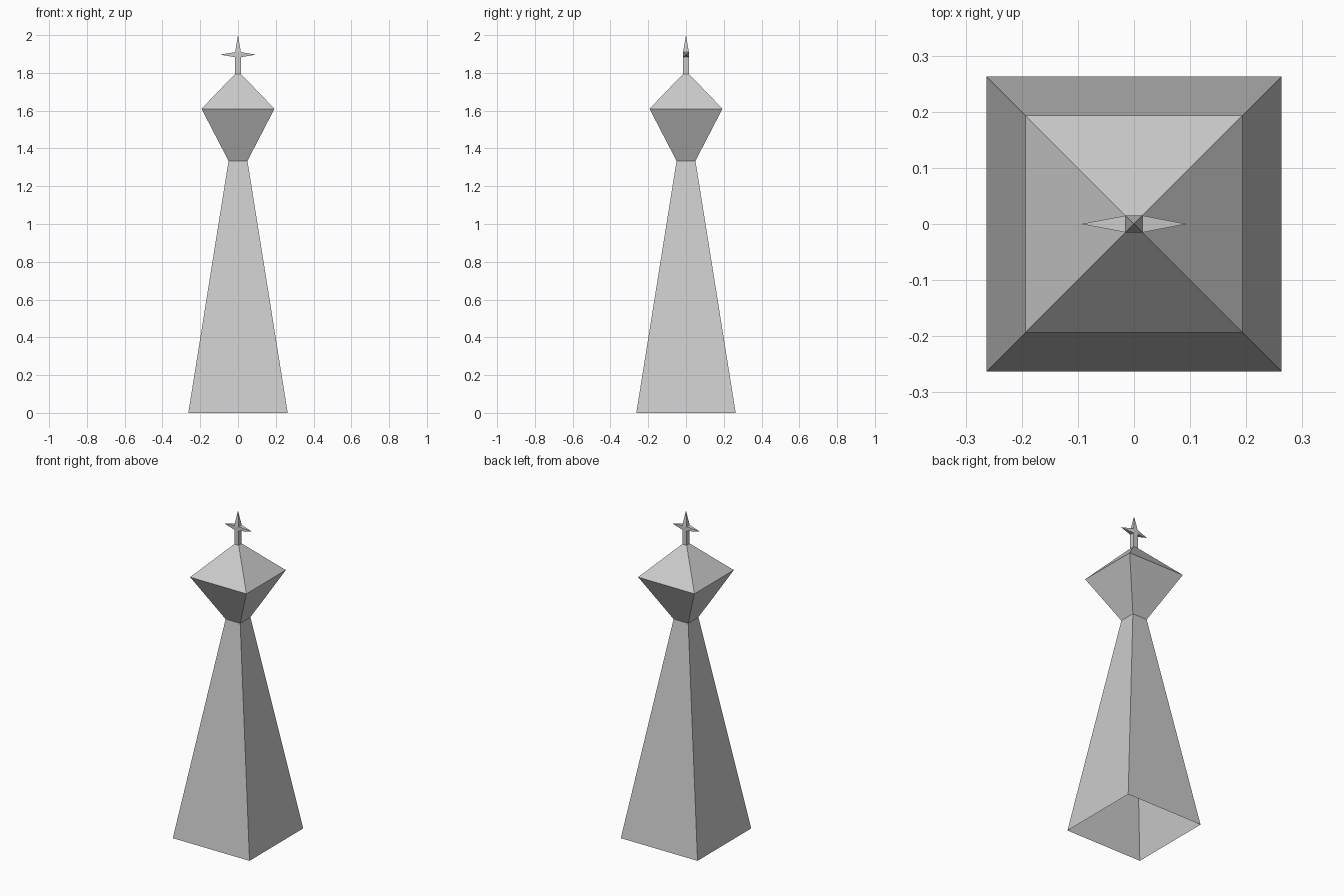
import bpy, bmesh

if "Cube" in bpy.data.objects:
    bpy.data.objects.remove(bpy.data.objects["Cube"])

S = 0.015            # half width of the finial post
Z0, Z1 = 1.883, 1.91  # crossing block of the finial
ZC = (Z0 + Z1) / 2


def ring(bm, half, z):
    return [bm.verts.new((sx * half, sy * half, z))
            for sx, sy in ((-1, -1), (1, -1), (1, 1), (-1, 1))]


def bridge(bm, low, high):
    return [bm.faces.new((low[i], low[(i + 1) % 4], high[(i + 1) % 4], high[i]))
            for i in range(4)]


def spike(bm, base, tip):
    for i in range(4):
        bm.faces.new((base[i], base[(i + 1) % 4], tip))


def finish(bm, name):
    mesh = bpy.data.meshes.new(name)
    bm.to_mesh(mesh)
    bm.free()
    bpy.context.collection.objects.link(bpy.data.objects.new(name, mesh))


def square_loft(name, profile):
    bm = bmesh.new()
    rings = [ring(bm, half, z) for half, z in profile]
    for low, high in zip(rings, rings[1:]):
        bridge(bm, low, high)
    finish(bm, name)


# Tapered shaft, open underneath
square_loft("shaft", [(0.263, 0), (0.05, 1.334)])

# Flared head with pyramid roof
square_loft("head", [(0.05, 1.334), (0.193, 1.61), (S, 1.795)])

# Finial post with a pointed top and two pointed side arms
bm = bmesh.new()
foot, low, high = [ring(bm, S, z) for z in (1.795, Z0, Z1)]
bridge(bm, foot, low)
block = bridge(bm, low, high)
spike(bm, high, bm.verts.new((0, 0, 2)))
for index, side in ((1, 1), (3, -1)):
    base = list(block[index].verts)
    bm.faces.remove(block[index])
    spike(bm, base, bm.verts.new((side * 0.094, 0, ZC)))
finish(bm, "finial")
